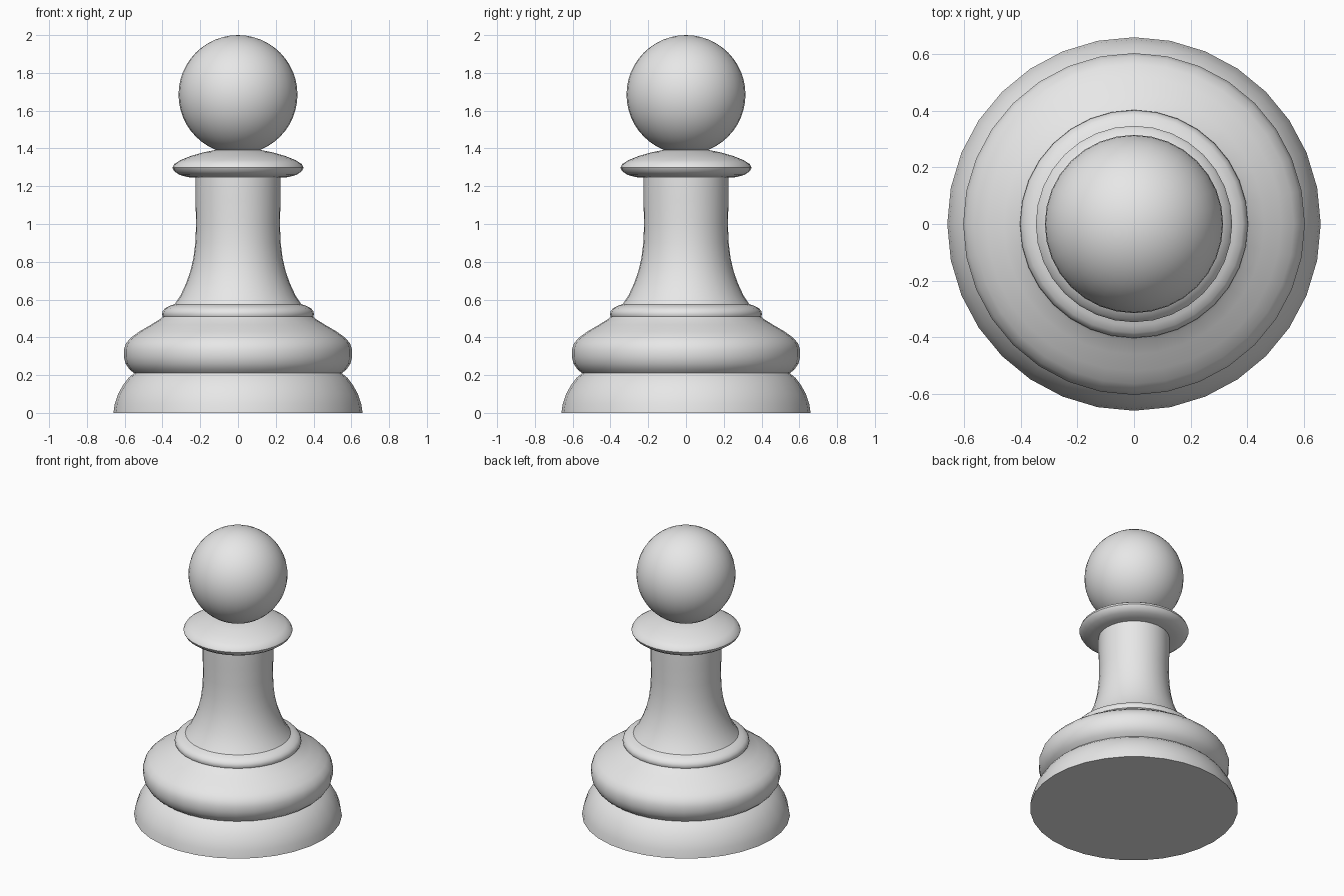
import bpy
import bmesh
import math

if "Cube" in bpy.data.objects:
    bpy.data.objects.remove(bpy.data.objects["Cube"])

SIDES = 32

grey = bpy.data.materials.new("plain grey")
grey.diffuse_color = (0.8, 0.8, 0.8, 1)
grey.use_nodes = True
grey.node_tree.nodes["Principled BSDF"].inputs["Base Color"].default_value = grey.diffuse_color


def finish(name, bm, angle=50):
    """Turn a bmesh into a smooth-shaded grey object."""
    mesh = bpy.data.meshes.new(name)
    bm.to_mesh(mesh)
    bm.free()
    mesh.materials.append(grey)
    obj = bpy.data.objects.new(name, mesh)
    bpy.context.collection.objects.link(obj)
    bpy.ops.object.select_all(action="DESELECT")
    obj.select_set(True)
    bpy.context.view_layer.objects.active = obj
    bpy.ops.object.shade_smooth_by_angle(angle=math.radians(angle))
    return obj


def lathe(name, profile, cap_bottom=False, cap_top=False):
    """Spin a (radius, height) profile, listed bottom to top, around z."""
    bm = bmesh.new()
    rings = []
    for r, z in profile:
        rings.append([bm.verts.new((r * math.cos(2 * math.pi * k / SIDES),
                                    r * math.sin(2 * math.pi * k / SIDES), z))
                      for k in range(SIDES)])
    for low, high in zip(rings, rings[1:]):
        for k in range(SIDES):
            n = (k + 1) % SIDES
            bm.faces.new((low[k], low[n], high[n], high[k]))
    if cap_bottom:
        bm.faces.new(rings[0][::-1])
    if cap_top:
        bm.faces.new(rings[-1])
    return finish(name, bm)


# Domed foot with a flat underside
lathe("base", [(0.66, 0), (0.652, 0.05), (0.635, 0.1), (0.61, 0.145),
               (0.58, 0.185), (0.55, 0.21)], cap_bottom=True)

# Fat rounded ring that slopes in towards the stem
lathe("bulge", [(0.55, 0.21), (0.575, 0.23), (0.595, 0.26), (0.604, 0.295),
                (0.604, 0.335), (0.592, 0.37), (0.565, 0.4), (0.52, 0.432),
                (0.46, 0.467), (0.415, 0.495), (0.398, 0.51)])

# Small bead under the stem
lathe("bead", [(0.398, 0.51), (0.403, 0.522), (0.398, 0.54), (0.385, 0.555),
               (0.36, 0.567), (0.335, 0.575)])

# Flared stem
lathe("stem", [(0.335, 0.575), (0.305, 0.62), (0.275, 0.685), (0.252, 0.75),
               (0.236, 0.82), (0.226, 0.9), (0.222, 1.0), (0.225, 1.12),
               (0.225, 1.245)])

# Disc collar below the head
lathe("collar", [(0.225, 1.245), (0.265, 1.248), (0.31, 1.26), (0.338, 1.28),
                 (0.347, 1.298), (0.338, 1.317), (0.305, 1.338),
                 (0.25, 1.36), (0.18, 1.38), (0.12, 1.392)], cap_top=True)

# Ball head
ball = bmesh.new()
bmesh.ops.create_uvsphere(ball, u_segments=SIDES, v_segments=24, radius=0.315)
bmesh.ops.translate(ball, verts=ball.verts, vec=(0, 0, 1.685))
finish("head", ball)
